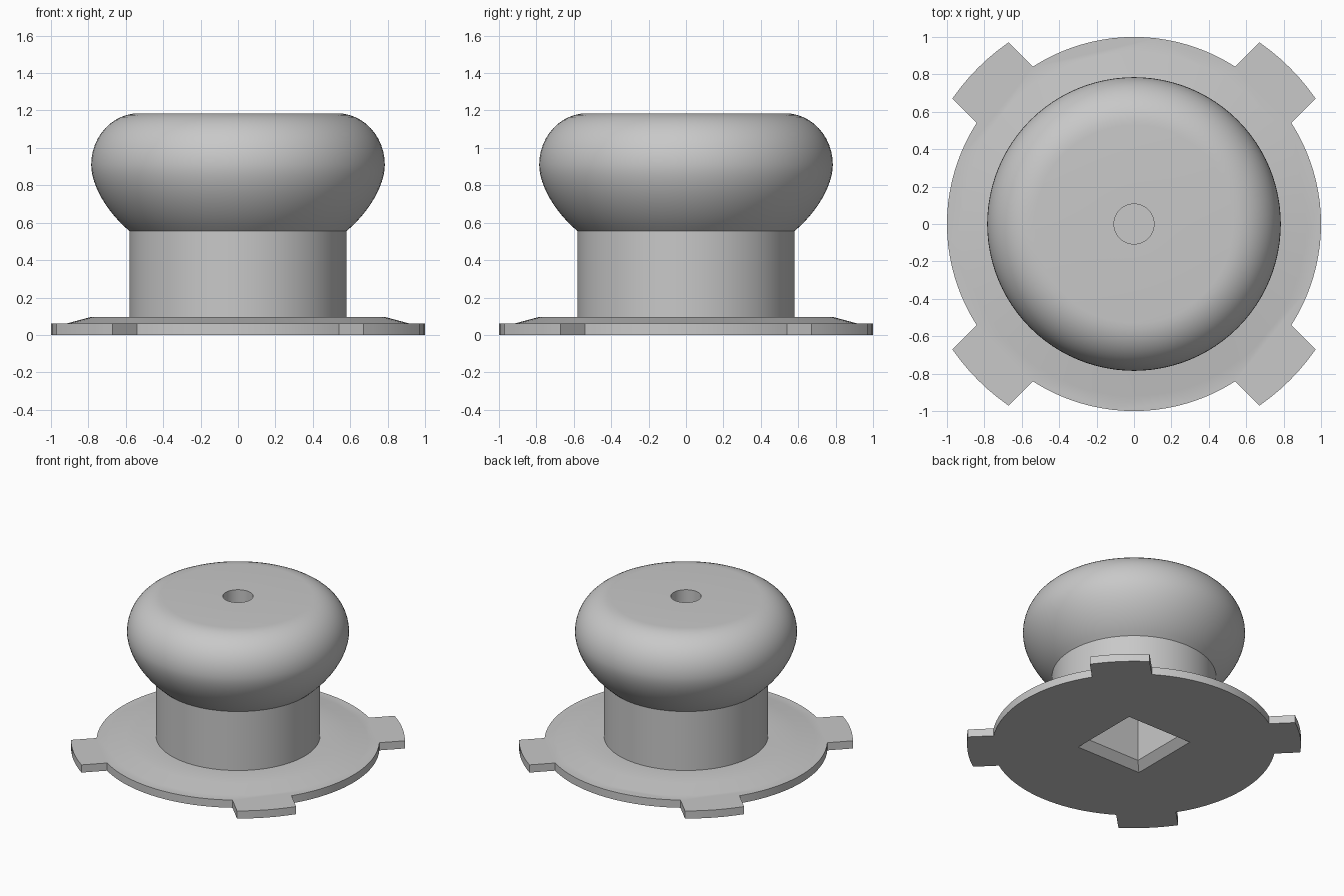
import bpy, bmesh, math
from mathutils import Vector
from mathutils.geometry import interpolate_bezier

cube = bpy.data.objects.get("Cube")
if cube:
    bpy.data.objects.remove(cube, do_unlink=True)

grey = bpy.data.materials.new("light_grey")
grey.use_nodes = True
grey.diffuse_color = (0.58, 0.58, 0.58, 1)
grey.node_tree.nodes["Principled BSDF"].inputs["Base Color"].default_value = grey.diffuse_color


def finish(name, bm):
    bmesh.ops.recalc_face_normals(bm, faces=bm.faces[:])
    mesh = bpy.data.meshes.new(name)
    bm.to_mesh(mesh)
    bm.free()
    mesh.materials.append(grey)
    obj = bpy.data.objects.new(name, mesh)
    bpy.context.collection.objects.link(obj)
    return obj


def lathe(name, profile, segments=96):
    bm = bmesh.new()
    verts = [bm.verts.new((r, 0, z)) for r, z in profile]
    edges = [bm.edges.new(pair) for pair in zip(verts, verts[1:])]
    bmesh.ops.spin(bm, geom=verts + edges, axis=(0, 0, 1), cent=(0, 0, 0),
                   angle=math.tau, steps=segments, use_duplicate=False)
    bmesh.ops.remove_doubles(bm, verts=bm.verts[:], dist=0.0005)
    return finish(name, bm)


def combine(target, other, operation):
    mod = target.modifiers.new(operation.lower(), 'BOOLEAN')
    mod.operation, mod.solver, mod.object = operation, 'EXACT', other
    other.hide_render = True
    bpy.context.view_layer.objects.active = target
    bpy.ops.object.modifier_apply(modifier=mod.name)
    bpy.data.objects.remove(other, do_unlink=True)


# Base plate: round outline with four square-sided tabs on the diagonals
RIM, TAB, HALF_WIDTH, THICK = 1.0, 1.18, 0.212, 0.06
rim_a = math.asin(HALF_WIDTH / RIM)
tab_a = math.asin(HALF_WIDTH / TAB)


def arc(radius, start, end, steps):
    return [(radius * math.cos(a), radius * math.sin(a), 0)
            for a in (start + (end - start) * i / steps for i in range(steps + 1))]


outline = []
for k in range(4):
    mid = math.pi / 4 + k * math.pi / 2
    outline += arc(TAB, mid - tab_a, mid + tab_a, 6)
    outline += arc(RIM, mid + rim_a, mid + math.pi / 2 - rim_a, 20)
bm = bmesh.new()
face = bm.faces.new([bm.verts.new(p) for p in outline])
top = bmesh.ops.extrude_face_region(bm, geom=[face])["geom"]
bmesh.ops.translate(bm, vec=(0, 0, THICK), verts=[v for v in top if isinstance(v, bmesh.types.BMVert)])
knob = finish("knob_with_base_plate", bm)

# Turned body: sloped collar, straight neck, bulging grip, blind hole on top
under = interpolate_bezier(Vector((0.58, 0.555)), Vector((0.70, 0.655)),
                           Vector((0.785, 0.80)), Vector((0.785, 0.91)), 13)
over = [(0.53 + 0.255 * math.cos(a), 0.91 + 0.275 * math.sin(a))
        for a in (math.pi / 2 * i / 12 for i in range(1, 13))]
body = lathe("body", [(0, 0.03), (0.957, 0.03), (0.957, 0.05), (0.79, 0.095), (0.58, 0.095)]
             + [tuple(p) for p in under] + over
             + [(0.107, 1.185), (0.107, 0.88), (0, 0.88)])
combine(knob, body, 'UNION')

# Square socket underneath with a chamfered mouth
bm = bmesh.new()
rings = []
for half, z in ((0.30, -0.02), (0.225, 0.055), (0.225, 0.6)):
    rings.append([bm.verts.new((half * x, half * y, z)) for x, y in ((1, 1), (-1, 1), (-1, -1), (1, -1))])
for low, high in zip(rings, rings[1:]):
    for i in range(4):
        bm.faces.new((low[i], low[(i + 1) % 4], high[(i + 1) % 4], high[i]))
bm.faces.new(rings[0])
bm.faces.new(rings[-1])
combine(knob, finish("socket_cutter", bm), 'DIFFERENCE')

# Smooth the turned surfaces and keep the rims crisp
bpy.ops.object.select_all(action='DESELECT')
knob.select_set(True)
bpy.context.view_layer.objects.active = knob
bpy.ops.object.shade_smooth_by_angle(angle=math.radians(30))
